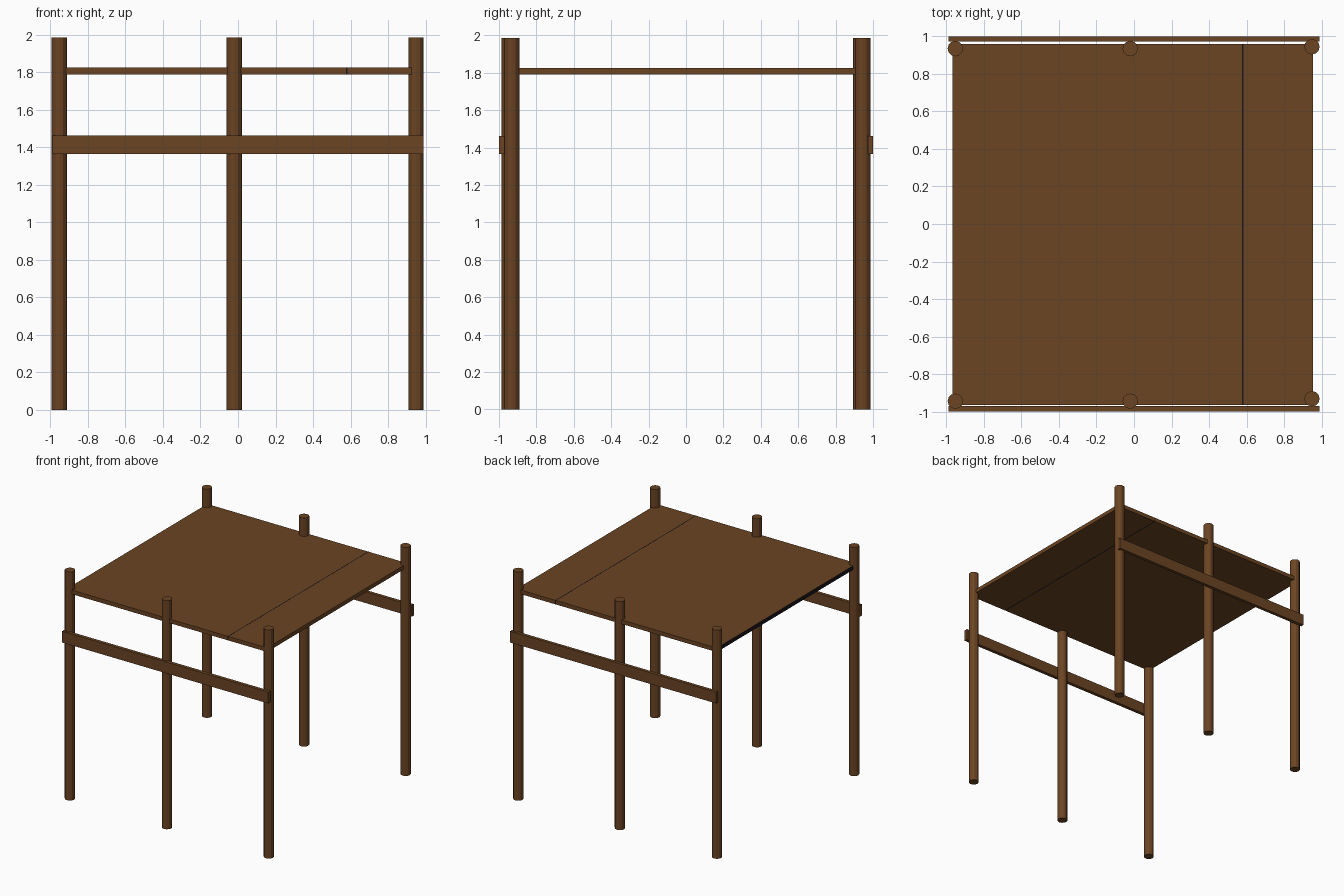
import bpy, bmesh

if "Cube" in bpy.data.objects:
    bpy.data.objects.remove(bpy.data.objects["Cube"])


def material(name, rgb):
    m = bpy.data.materials.new(name)
    m.diffuse_color = (*rgb, 1)
    m.use_nodes = True
    m.node_tree.nodes["Principled BSDF"].inputs["Base Color"].default_value = m.diffuse_color
    return m


wood = material("brown wood", (0.147, 0.058, 0.017))
dark = material("dark end grain", (0.010, 0.008, 0.010))


def box(name, lo, hi, mat=wood):
    bm = bmesh.new()
    bmesh.ops.create_cube(bm, size=1)
    for v in bm.verts:
        v.co = [(a + b) / 2 + c * (b - a) for a, b, c in zip(lo, hi, v.co)]
    me = bpy.data.meshes.new(name)
    bm.to_mesh(me)
    bm.free()
    ob = bpy.data.objects.new(name, me)
    bpy.context.collection.objects.link(ob)
    me.materials.append(mat)
    return ob


# Six round posts, slightly irregular in placement
HEIGHT = 1.985
posts = {
    "front_left_post": (-0.953, -0.945), "front_middle_post": (-0.02, -0.945),
    "front_right_post": (0.949, -0.932), "back_left_post": (-0.953, 0.935),
    "back_middle_post": (-0.02, 0.935), "back_right_post": (0.949, 0.945),
}
for name, (x, y) in posts.items():
    bpy.ops.mesh.primitive_cylinder_add(vertices=12, radius=0.041, depth=HEIGHT,
                                        location=(x, y, HEIGHT / 2))
    ob = bpy.context.object
    ob.name = name
    ob.data.materials.append(wood)

# Side rails nailed to the outside of the posts
box("front_rail", (-0.99, -1.0, 1.365), (0.99, -0.97, 1.463))
box("back_rail", (-0.99, 0.972, 1.365), (0.99, 1.0, 1.463))

# Platform board with its dark left end
board = box("platform", (-0.968, -0.965, 1.79), (0.955, 0.96, 1.825))
board.data.materials.append(dark)
for p in board.data.polygons:
    if p.normal.x < -0.9:
        p.material_index = 1

# Thin dark seam between the boards
box("board_seam", (0.577, -0.9655, 1.7895), (0.584, 0.9605, 1.8255), dark)
